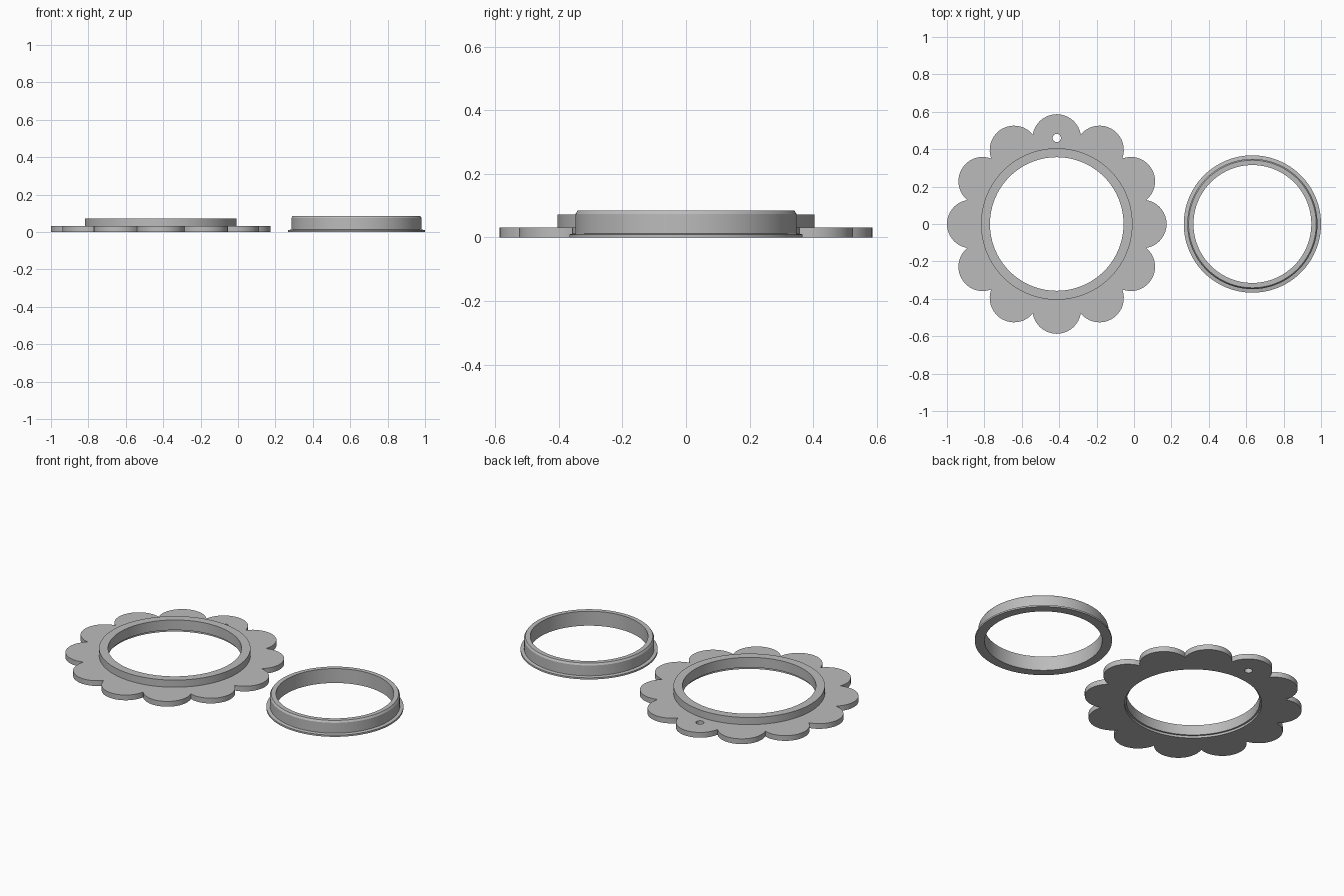
import bpy, bmesh, math

cube = bpy.data.objects.get("Cube")
if cube:
    bpy.data.objects.remove(cube, do_unlink=True)

PETALS, STEPS = 12, 18
PETAL_DIST, PETAL_R = 0.457, 0.13
FRAME_X, RING_X = -0.413, 0.633
PETAL = None  # profile marker: follow the scalloped outline

grey = bpy.data.materials.new("plain grey")
grey.use_nodes = True
colour = (0.5, 0.5, 0.5, 1)
grey.diffuse_color = colour
grey.node_tree.nodes["Principled BSDF"].inputs["Base Color"].default_value = colour


def scalloped_outline():
    """Polar points (angle, radius) around the ring of petals."""
    half = math.pi / PETALS
    # petal arc runs between the notches shared with its neighbours
    end = half + math.asin(PETAL_DIST * math.sin(half) / PETAL_R)
    points = []
    for k in range(PETALS):
        for i in range(STEPS):
            phi = end * (2 * i / STEPS - 1)
            x = PETAL_DIST + PETAL_R * math.cos(phi)
            y = PETAL_R * math.sin(phi)
            points.append((2 * half * k + math.atan2(y, x), math.hypot(x, y)))
    return points


def revolve(name, profile, outline, x):
    """Sweep a closed (radius, height) profile around the vertical axis."""
    bm = bmesh.new()
    loops = []
    for r, z in profile:
        loop = []
        for angle, edge in outline:
            radius = edge if r is PETAL else r
            loop.append(bm.verts.new((radius * math.cos(angle), radius * math.sin(angle), z)))
        loops.append(loop)
    n = len(outline)
    for j, a in enumerate(loops):
        b = loops[(j + 1) % len(loops)]
        for i in range(n):
            k = (i + 1) % n
            bm.faces.new((a[i], a[k], b[k], b[i]))
    bmesh.ops.recalc_face_normals(bm, faces=bm.faces)
    mesh = bpy.data.meshes.new(name)
    bm.to_mesh(mesh)
    bm.free()
    mesh.materials.append(grey)
    obj = bpy.data.objects.new(name, mesh)
    obj.location.x = x
    bpy.context.collection.objects.link(obj)
    return obj


def activate(obj):
    bpy.ops.object.select_all(action="DESELECT")
    obj.select_set(True)
    bpy.context.view_layer.objects.active = obj


# Flower frame: petal plate, raised collar, bore with a shallow rebate below
outline = scalloped_outline()
frame = revolve("flower_frame", [
    (0.367, 0), (PETAL, 0), (PETAL, 0.031), (0.405, 0.031),
    (0.405, 0.073), (0.357, 0.073), (0.357, 0.013), (0.367, 0.013),
], outline, FRAME_X)

# Hanging hole through the rear petal
bpy.ops.mesh.primitive_cylinder_add(vertices=32, radius=0.022, depth=0.2,
                                    location=(FRAME_X, PETAL_DIST + 0.003, 0))
cutter = bpy.context.object
cutter.name = "hole_cutter"
cutter.hide_render = True
cutter.data.materials.append(grey)
activate(frame)
cut = frame.modifiers.new("hanging_hole", "BOOLEAN")
cut.operation = "DIFFERENCE"
cut.solver = "EXACT"
cut.object = cutter
bpy.ops.object.modifier_apply(modifier=cut.name)
bpy.data.objects.remove(cutter, do_unlink=True)

# Insert ring: thin flange at the base, chamfered top rim
circle = [(2 * math.pi * i / 160, 0) for i in range(160)]
ring = revolve("insert_ring", [
    (0.315, 0), (0.367, 0), (0.367, 0.010), (0.348, 0.013),
    (0.348, 0.074), (0.341, 0.085), (0.315, 0.085),
], circle, RING_X)

for obj in (frame, ring):
    activate(obj)
    bpy.ops.object.shade_smooth_by_angle(angle=math.radians(25))
